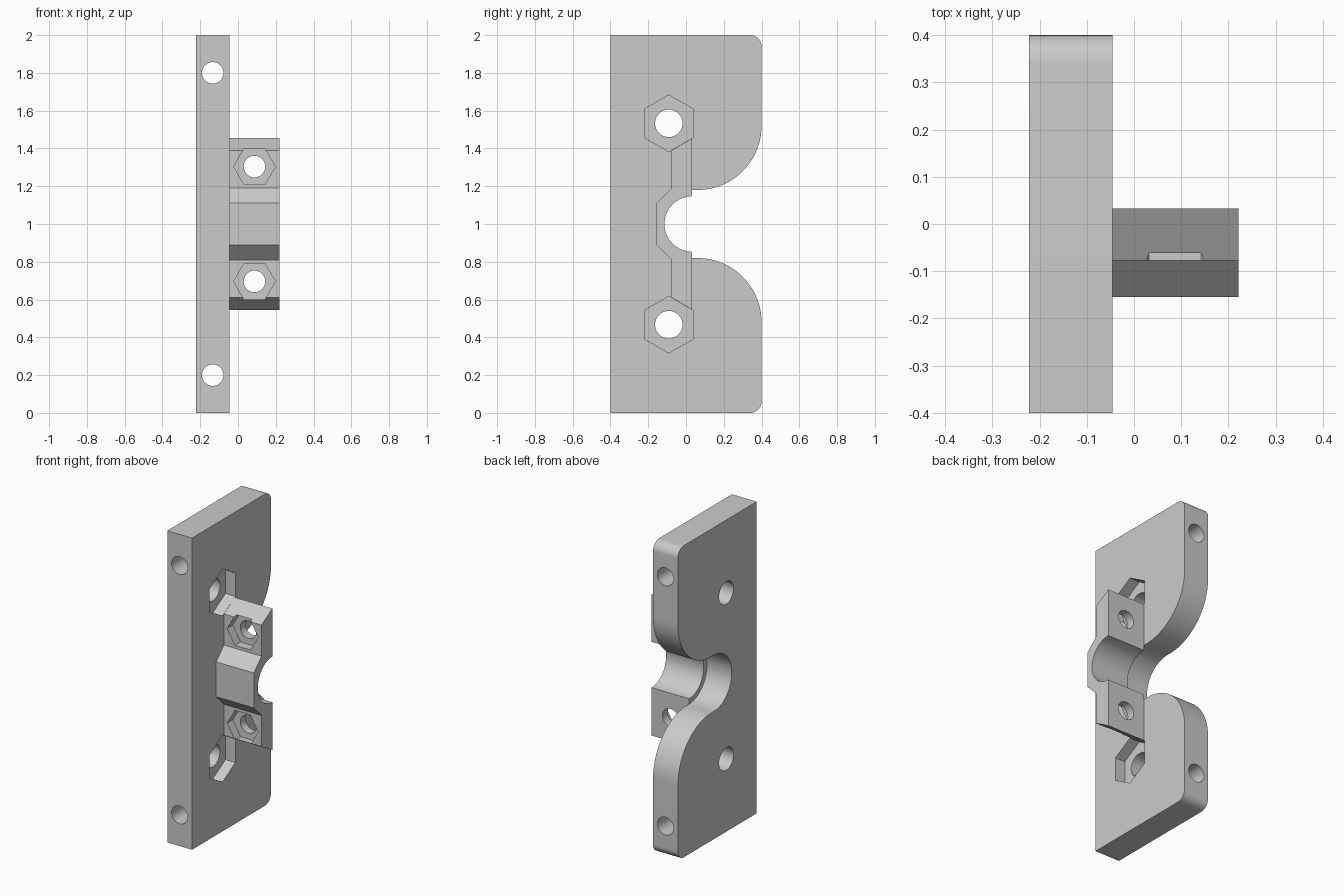
import bpy, bmesh, math
from mathutils import Matrix

if "Cube" in bpy.data.objects:
    bpy.data.objects.remove(bpy.data.objects["Cube"], do_unlink=True)

grey = bpy.data.materials.new("light grey")
grey.use_nodes = True
COLOUR = (0.6, 0.6, 0.6, 1)
grey.diffuse_color = COLOUR
grey.node_tree.nodes["Principled BSDF"].inputs["Base Color"].default_value = COLOUR

X0, X1, X2 = -0.222, -0.046, 0.221    # plate back, plate face, clamp end
MID = 1.0


def arc(cy, cz, r, a0, a1, n):
    """Points of an arc in the y-z plane, angles in degrees."""
    angles = [math.radians(a0 + (a1 - a0) * i / n) for i in range(n + 1)]
    return [(cy + r * math.cos(a), cz + r * math.sin(a)) for a in angles]


def finish(name, bm):
    bmesh.ops.recalc_face_normals(bm, faces=bm.faces)
    mesh = bpy.data.meshes.new(name)
    bm.to_mesh(mesh)
    bm.free()
    mesh.materials.append(grey)
    ob = bpy.data.objects.new(name, mesh)
    bpy.context.collection.objects.link(ob)
    return ob


def extrude_profile(name, half, xa, xb):
    """Mirror a lower half outline about mid height, then extrude along x."""
    points = half + [(y, 2 * MID - z) for y, z in reversed(half)]
    bm = bmesh.new()
    face = bm.faces.new([bm.verts.new((xa, y, z)) for y, z in points])
    grown = bmesh.ops.extrude_face_region(bm, geom=[face])["geom"]
    bmesh.ops.translate(bm, vec=(xb - xa, 0, 0),
                        verts=[g for g in grown if isinstance(g, bmesh.types.BMVert)])
    return finish(name, bm)


def prism(name, sides, radius, start, end, axis, spin=0):
    """Regular prism between two points along the x or y axis."""
    turn = Matrix.Rotation(math.pi / 2, 4, "Y" if axis == "x" else "X")
    centre = [(a + b) / 2 for a, b in zip(start, end)]
    bm = bmesh.new()
    bmesh.ops.create_cone(bm, cap_ends=True, segments=sides, radius1=radius,
                          radius2=radius, depth=math.dist(start, end),
                          matrix=Matrix.Translation(centre) @ turn
                          @ Matrix.Rotation(spin, 4, "Z"))
    return finish(name, bm)


def cut(target, cutters):
    for c in cutters:
        mod = target.modifiers.new("cut", "BOOLEAN")
        mod.operation, mod.solver, mod.object = "DIFFERENCE", "EXACT", c
    bpy.context.view_layer.update()
    graph = bpy.context.evaluated_depsgraph_get()
    mesh = bpy.data.meshes.new_from_object(target.evaluated_get(graph))
    target.modifiers.clear()
    target.data = mesh
    for c in cutters:
        bpy.data.objects.remove(c, do_unlink=True)
    bpy.ops.object.select_all(action="DESELECT")
    target.select_set(True)
    bpy.context.view_layer.objects.active = target
    bpy.ops.object.shade_smooth_by_angle(angle=math.radians(25))


# Side plate: rounded rear corners, sweeping rear lobes and a round throat
plate = extrude_profile(
    "side_plate",
    [(-0.4, 0)] + arc(0.34, 0.06, 0.06, -90, 0, 10)
    + arc(0.06, 0.48, 0.34, 0, 90, 28)
    + arc(0.033, MID, 0.18, 270, 184, 22), X0, X1)

# Clamp block: sloped ends, raised middle and a half-round channel
clamp = extrude_profile(
    "clamp_block",
    [(-0.155, 0.888), (-0.077, 0.81), (-0.077, 0.61), (0.033, 0.546)]
    + arc(0.033, MID, 0.147, 270, 184, 22), X1, X2)

plate_cuts, clamp_cuts = [], []
for side in (-1, 1):
    # Bolt hole with a hexagonal nut pocket through the plate
    z = MID + side * 0.533
    plate_cuts += [
        prism("bolt_cutter", 40, 0.073, (X0 - 0.1, -0.091, z), (X1 + 0.1, -0.091, z), "x"),
        prism("nut_cutter", 6, 0.15, (X1 - 0.07, -0.091, z), (X1 + 0.1, -0.091, z), "x",
              math.pi / 2)]
    # Mounting hole running front to back
    z = MID + side * 0.8
    plate_cuts.append(prism("mount_cutter", 40, 0.057, (-0.134, -0.5, z),
                            (-0.134, 0.5, z), "y"))
    # Clamp bolt hole and its nut pocket
    z = MID + side * 0.304
    clamp_cuts += [
        prism("clamp_bolt_cutter", 40, 0.057, (0.087, -0.3, z), (0.087, 0.2, z), "y"),
        prism("clamp_nut_cutter", 6, 0.11, (0.087, -0.3, z), (0.087, -0.02, z), "y",
              math.pi / 2)]

cut(plate, plate_cuts)
cut(clamp, clamp_cuts)
